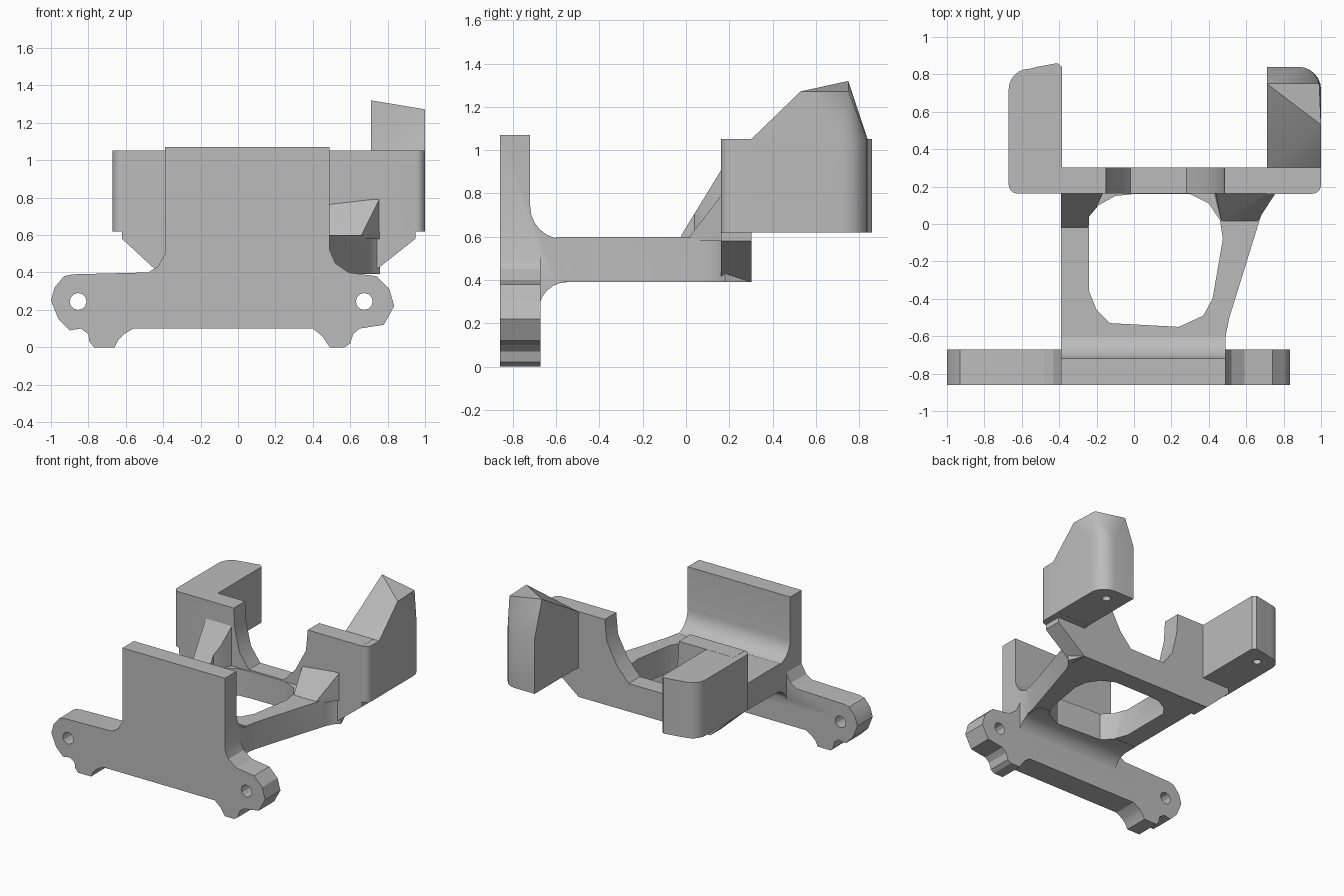
import bpy, bmesh, math
from mathutils import Vector

old = bpy.data.objects.get("Cube")
if old:
    bpy.data.objects.remove(old, do_unlink=True)

grey = bpy.data.materials.new("plain grey")
grey.use_nodes = True
grey.diffuse_color = (0.5, 0.5, 0.5, 1)
grey.node_tree.nodes["Principled BSDF"].inputs["Base Color"].default_value = (0.5, 0.5, 0.5, 1)


def finish(name, bm):
    bmesh.ops.recalc_face_normals(bm, faces=bm.faces)
    mesh = bpy.data.meshes.new(name)
    bm.to_mesh(mesh)
    bm.free()
    mesh.materials.append(grey)
    ob = bpy.data.objects.new(name, mesh)
    bpy.context.collection.objects.link(ob)
    return ob


def prism(name, outline, axis, lo, hi):
    """Extrude a 2D outline along the named axis from lo to hi."""
    place = {"x": lambda a, b: (lo, a, b), "y": lambda a, b: (a, lo, b),
             "z": lambda a, b: (a, b, lo)}[axis]
    bm = bmesh.new()
    face = bm.faces.new([bm.verts.new(place(a, b)) for a, b in outline])
    moved = bmesh.ops.extrude_face_region(bm, geom=[face])["geom"]
    step = Vector([(hi - lo) * (axis == k) for k in "xyz"])
    bmesh.ops.translate(bm, vec=step, verts=[v for v in moved if isinstance(v, bmesh.types.BMVert)])
    return finish(name, bm)


def hull(name, points):
    bm = bmesh.new()
    for p in points:
        bm.verts.new(p)
    bmesh.ops.convex_hull(bm, input=bm.verts)
    return finish(name, bm)


def arc(cx, cy, r, start, end, steps=6):
    angles = [math.radians(start + (end - start) * i / steps) for i in range(steps + 1)]
    return [(cx + r * math.cos(t), cy + r * math.sin(t)) for t in angles]


def combine(base, other, operation):
    mod = base.modifiers.new("join", "BOOLEAN")
    mod.operation, mod.solver, mod.object = operation, "EXACT", other
    graph = bpy.context.evaluated_depsgraph_get()
    mesh = bpy.data.meshes.new_from_object(base.evaluated_get(graph))
    base.modifiers.clear()
    base.data = mesh
    bpy.data.objects.remove(other, do_unlink=True)


# Upright plate with filleted root, above and below the deck
bracket = prism("bracket", [(-.86, .1), (-.86, 1.07), (-.72, 1.07)]
                + arc(-.57, .74, .15, 180, 270) + [(-.45, .59), (-.45, .39)]
                + arc(-.55, .26, .13, 90, 180) + [(-.68, .1)], "x", -.39, .49)

# Mounting bar with feet and rounded ends
bar = prism("mounting_bar", [
    (-.56, .1), (-.61, .07), (-.64, .04), (-.66, 0), (-.77, 0), (-.795, .03), (-.8, .07), (-.84, .1),
    (-.9, .09), (-.96, .15), (-1, .25), (-.98, .32), (-.93, .38), (-.88, .39), (-.48, .4),
    (-.43, .43), (-.39, .5), (-.3, .5), (.4, .5), (.49, .52), (.52, .45), (.59, .4), (.74, .38),
    (.81, .31), (.835, .22), (.78, .12), (.65, .1), (.615, .07), (.6, .02), (.57, 0), (.49, 0),
    (.45, .06), (.4, .1)], "y", -.86, -.672)

# Deck with a large opening
deck = prism("deck", [(-.39, -.6), (.49, -.6), (.51, -.5), (.69, .08), (.72, .14), (.76, .18),
                      (.71, .3), (-.39, .3)], "z", .392, .6)
opening = prism("opening", [
    (-.13, -.53), (-.2, -.46), (-.24, -.36), (-.24, .04), (-.19, .1), (-.1, .15), (0, .16),
    (.3, .16), (.4, .11), (.46, .02), (.475, -.08), (.42, -.4), (.37, -.49), (.24, -.55)],
    "z", .2, 1.3)

# Rear wall with a notch in its top edge
wall = prism("rear_wall", [
    (-.62, 1.053), (-.62, .58), (-.42, .395), (.71, .391), (.95, .581), (.95, 1.053), (.485, 1.053),
    (.47, .89), (.38, .72), (.28, .61), (-.02, .61), (-.1, .72), (-.14, .89), (-.15, 1.053)],
    "y", .162, .302)

# Gussets running from the deck up to the wall
left_leg = hull("gusset_a", [(-.39, -.02, .58), (-.25, -.02, .58), (-.39, -.02, .61), (-.25, -.02, .61),
                             (-.15, .2, .58), (-.39, .2, .58), (-.15, .2, .97), (-.39, .2, .97)])
right_leg = hull("gusset_b", [(.47, 0, .58), (.65, 0, .58), (.5, .1, .69), (.7, .1, .66),
                              (.42, .2, .58), (.78, .2, .58), (.43, .2, .8), (.78, .2, .84)])

# Low arm with rounded outer corners
low_arm = prism("low_arm", [(-.385, .165), (-.385, .84), (-.41, .86), (-.52, .84)]
                + arc(-.56, .72, .11, 90, 180) + arc(-.62, .212, .05, 180, 270), "z", .62, 1.052)

# Tall arm: rounded corner block carrying a tapered peak
corner = prism("tall_arm_root", [(.71, .35), (.71, .161)] + arc(.95, .211, .05, 270, 360)
               + [(1, .35)], "z", .619, 1.052)
base = [(.711, .3), (.711, .84)] + arc(.88, .72, .12, 90, 0) + [(1, .3)]
tall_arm = hull("tall_arm", [(x, y, z) for x, y in base for z in (.62, 1.05)]
                + [(.711, .75, 1.32), (1, .53, 1.272), (.99, .75, 1.272), (.72, .53, 1.19)])

for part in (bar, deck):
    combine(bracket, part, "UNION")
for part in (wall, left_leg, right_leg, low_arm, corner, tall_arm):
    combine(bracket, part, "UNION")
combine(bracket, opening, "DIFFERENCE")

# Bolt holes through the bar and blind holes under the arms
for x in (-.855, .675):
    combine(bracket, prism("bolt_hole", arc(x, .245, .045, 0, 330, 11), "y", -1, -.5), "DIFFERENCE")
for x, y in ((-.53, .72), (.86, .72)):
    combine(bracket, prism("pin_hole", arc(x, y, .03, 0, 330, 11), "z", .5, .8), "DIFFERENCE")

# Smooth the rounded corners, keep the edges sharp
bpy.ops.object.select_all(action="DESELECT")
bracket.select_set(True)
bpy.context.view_layer.objects.active = bracket
bpy.ops.object.shade_smooth_by_angle(angle=math.radians(25))
